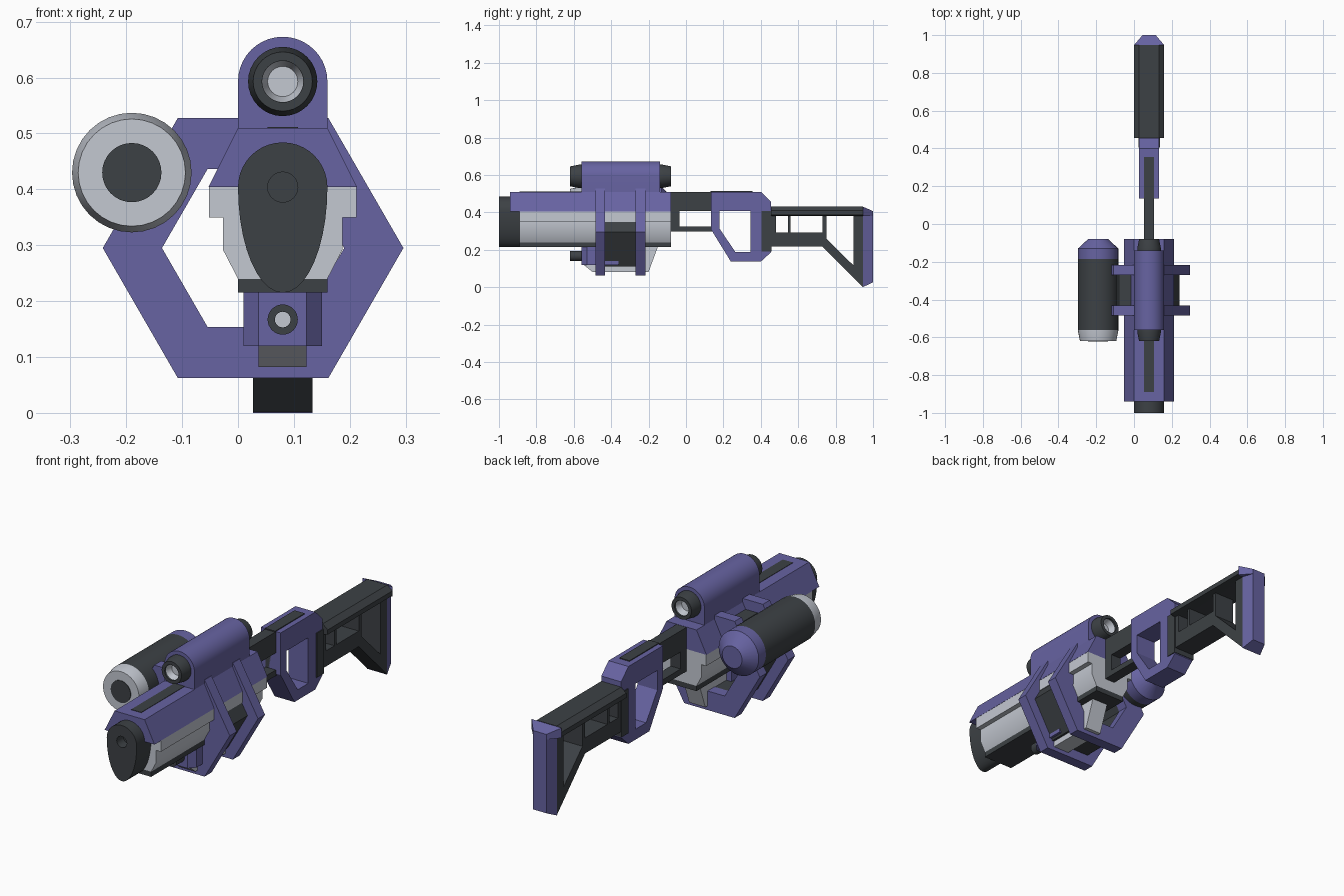
import bpy, bmesh
from math import sin, cos, pi, radians
from mathutils import Matrix, Vector

old = bpy.data.objects.get("Cube")
if old:
    bpy.data.objects.remove(old, do_unlink=True)


def material(name, rgb):
    m = bpy.data.materials.new(name)
    m.use_nodes = True
    m.diffuse_color = (*rgb, 1)
    m.node_tree.nodes["Principled BSDF"].inputs["Base Color"].default_value = (*rgb, 1)
    return m


PURPLE = material("muted_purple", (0.135, 0.125, 0.36))
DARK = material("charcoal", (0.046, 0.053, 0.059))
LIGHT = material("pale_grey", (0.55, 0.58, 0.64))
CX = 0.08  # centre line of the body


def finish(name, bm, mat):
    bmesh.ops.remove_doubles(bm, verts=bm.verts, dist=0.0004)
    bmesh.ops.recalc_face_normals(bm, faces=bm.faces)
    for f in bm.faces:
        f.smooth = True
    me = bpy.data.meshes.new(name)
    bm.to_mesh(me)
    bm.free()
    me.set_sharp_from_angle(angle=radians(28))
    me.materials.append(mat)
    ob = bpy.data.objects.new(name, me)
    bpy.context.scene.collection.objects.link(ob)
    return ob


# Columns give the world directions of profile u, profile v and depth
AXES = {
    "x": ((0, 1, 0), (0, 0, 1), (1, 0, 0)),
    "y": ((1, 0, 0), (0, 0, 1), (0, 1, 0)),
    "z": ((1, 0, 0), (0, 1, 0), (0, 0, 1)),
}


def prism(name, mat, axis, start, end, outline, *holes):
    """Extrude a flat outline with holes along one axis."""
    cu = bpy.data.curves.new(name, "CURVE")
    cu.dimensions = "2D"
    cu.fill_mode = "BOTH"
    cu.extrude = (end - start) / 2
    for loop in (outline, *holes):
        sp = cu.splines.new("POLY")
        sp.points.add(len(loop) - 1)
        for p, (u, v) in zip(sp.points, loop):
            p.co = (u, v, 0, 1)
        sp.use_cyclic_u = True
    tmp = bpy.data.objects.new(name + "_outline", cu)
    bpy.context.scene.collection.objects.link(tmp)
    dg = bpy.context.evaluated_depsgraph_get()
    me = bpy.data.meshes.new_from_object(tmp.evaluated_get(dg))
    bpy.data.objects.remove(tmp)
    bm = bmesh.new()
    bm.from_mesh(me)
    bpy.data.meshes.remove(me)
    u, v, d = (Vector(a) for a in AXES[axis])
    mid = (start + end) / 2
    for vert in bm.verts:
        c = vert.co.copy()
        vert.co = u * c.x + v * c.y + d * (c.z + mid)
    return finish(name, bm, mat)


def rect(u0, u1, v0, v1):
    return [(u0, v0), (u1, v0), (u1, v1), (u0, v1)]


def box(name, mat, x, y, z):
    return prism(name, mat, "y", *y, rect(*x, *z))


def lathe(name, mat, x, z, profile):
    """Turn (radius, y) points about a line along y."""
    bm = bmesh.new()
    vs = [bm.verts.new((x + r, y, z)) for r, y in profile]
    es = [bm.edges.new(p) for p in zip(vs, vs[1:])]
    bmesh.ops.spin(bm, geom=vs + es, cent=(x, 0, z), axis=(0, 1, 0),
                   angle=2 * pi, steps=32)
    return finish(name, bm, mat)


def taper(name, mat, y0, y1, a, b):
    """Join rectangle a (x0, x1, z0, z1) at y0 to rectangle b at y1."""
    bm = bmesh.new()
    r0, r1 = ([bm.verts.new((x, y, z)) for x, z in rect(*r)]
              for y, r in ((y0, a), (y1, b)))
    bm.faces.new(r0)
    bm.faces.new(r1)
    for i in range(4):
        j = (i + 1) % 4
        bm.faces.new((r0[i], r0[j], r1[j], r1[i]))
    return finish(name, bm, mat)


def arc(cx, cz, rx, rz, a0, a1, n):
    return [(cx + rx * cos(a), cz + rz * sin(a))
            for a in (radians(a0 + (a1 - a0) * i / n) for i in range(n + 1))]


def hexagon(r):
    return arc(0.027, 0.298, r, r, 0, 300, 5)


def mirrored(half):
    """Complete a half profile given as (offset from centre, z)."""
    return [(CX + o, z) for o, z in half] + [(CX - o, z) for o, z in reversed(half)]


# Muzzle: egg-shaped block with a bore
egg = arc(CX, 0.407, 0.08, 0.08, 0, 180, 20) + arc(CX, 0.407, 0.08, 0.189, 189, 351, 18)
prism("muzzle", DARK, "y", -1.0, -0.89, egg, arc(CX, 0.407, 0.027, 0.027, 0, 345, 23))
lathe("bore_floor", DARK, CX, 0.407, [(0, -0.95), (0.03, -0.95)])

# Barrel body and cover
prism("barrel_body", LIGHT, "y", -0.89, -0.08,
      mirrored([(0.08, 0.243), (0.107, 0.295), (0.107, 0.353), (0.132, 0.353), (0.132, 0.407)]))
box("barrel_keel", DARK, (0, 0.16), (-0.89, -0.08), (0.218, 0.243))
prism("top_cover", PURPLE, "y", -0.94, -0.08, mirrored([(0.133, 0.407), (0.08, 0.513)]))
box("cover_strip", DARK, (0.053, 0.107), (-0.89, -0.5), (0.51, 0.515))

# Scope
prism("scope_housing", PURPLE, "y", -0.56, -0.14,
      [(0, 0.51)] + arc(CX, 0.596, 0.08, 0.08, 180, 0, 20) + [(0.16, 0.51)])
for end, y, s in (("front", -0.56, -1), ("rear", -0.14, 1)):
    lathe(f"scope_{end}_ring", DARK, CX, 0.596,
          [(0, y), (0.062, y), (0.062, y + s * 0.015), (0.053, y + s * 0.06),
           (0.037, y + s * 0.06), (0.037, y + s * 0.05)])
    lathe(f"scope_{end}_lens", LIGHT, CX, 0.596,
          [(0.037, y + s * 0.05), (0.027, y + s * 0.02), (0, y + s * 0.02)])

# Side canister
lathe("canister_body", DARK, -0.19, 0.433, [(0, -0.56), (0.107, -0.56), (0.107, -0.185), (0, -0.185)])
lathe("canister_front_cap", LIGHT, -0.19, 0.433, [(0, -0.62), (0.096, -0.62), (0.107, -0.565), (0.107, -0.56)])
lathe("canister_port", DARK, -0.19, 0.433, [(0, -0.623), (0.053, -0.623), (0.053, -0.618)])
lathe("canister_rear_cap", PURPLE, -0.19, 0.433, [(0.107, -0.185), (0.107, -0.13), (0.053, -0.08), (0, -0.08)])

# Hexagonal frames and the sleeve between them
for label, y in (("front", -0.485), ("rear", -0.27)):
    prism(f"{label}_hex_frame", PURPLE, "y", y, y + 0.053, hexagon(0.269), hexagon(0.163))
prism("hex_sleeve", DARK, "y", -0.432, -0.27, hexagon(0.213), hexagon(0.166))

# Magazine, under-barrel housing and its small lamp
prism("magazine", LIGHT, "x", 0.037, 0.123,
      [(-0.55, 0.22), (-0.55, 0.125), (-0.5, 0.085), (-0.2, 0.085), (-0.15, 0.22)])
prism("under_housing", PURPLE, "z", 0.123, 0.219,
      [(0.037, -0.56), (0.123, -0.56), (0.15, -0.53), (0.15, -0.36), (0.01, -0.36), (0.01, -0.53)])
lathe("lamp_ring", DARK, CX, 0.17, [(0.027, -0.56), (0.027, -0.62), (0.014, -0.62), (0.014, -0.605)])
lathe("lamp_lens", LIGHT, CX, 0.17, [(0.014, -0.605), (0, -0.605)])

# Rear receiver
prism("receiver", DARK, "x", 0.053, 0.107, rect(-0.08, 0.15, 0.3, 0.512),
      rect(-0.035, 0.135, 0.328, 0.41))
box("receiver_strip", DARK, (0.053, 0.107), (0.13, 0.355), (0.51, 0.517))

# Grip loop
prism("grip_loop", PURPLE, "x", 0.027, 0.133,
      [(0.135, 0.513), (0.4, 0.513), (0.455, 0.46), (0.455, 0.19), (0.4, 0.14), (0.24, 0.14), (0.135, 0.31)],
      [(0.18, 0.41), (0.345, 0.41), (0.345, 0.19), (0.265, 0.19), (0.18, 0.315)])
box("stock_mount", DARK, (0.023, 0.137), (0.405, 0.458), (0.195, 0.41))

# Skeleton stock
prism("stock_web", DARK, "x", 0.027, 0.133,
      [(0.455, 0.41), (0.455, 0.22), (0.73, 0.22), (0.945, 0.005), (0.945, 0.41)],
      rect(0.48, 0.545, 0.295, 0.385), rect(0.56, 0.73, 0.295, 0.385),
      [(0.75, 0.385), (0.895, 0.385), (0.895, 0.12), (0.75, 0.262)])
prism("stock_rail", DARK, "y", 0.455, 0.947,
      mirrored([(0.053, 0.385), (0.08, 0.39), (0.08, 0.413), (0.053, 0.435)]))

# Butt pad
taper("butt_pad", PURPLE, 0.945, 1.0, (0.027, 0.133, 0.003, 0.41), (0.045, 0.115, 0.03, 0.41))
taper("butt_pad_top", PURPLE, 0.947, 1.0, (0, 0.16, 0.385, 0.433), (0.045, 0.115, 0.385, 0.41))

# Stand the finished model on the ground
bpy.context.view_layer.update()
meshes = [o for o in bpy.context.scene.objects if o.type == "MESH"]
low = min(v.co.z for o in meshes for v in o.data.vertices)
for o in meshes:
    o.data.transform(Matrix.Translation((0, 0, -low)))
